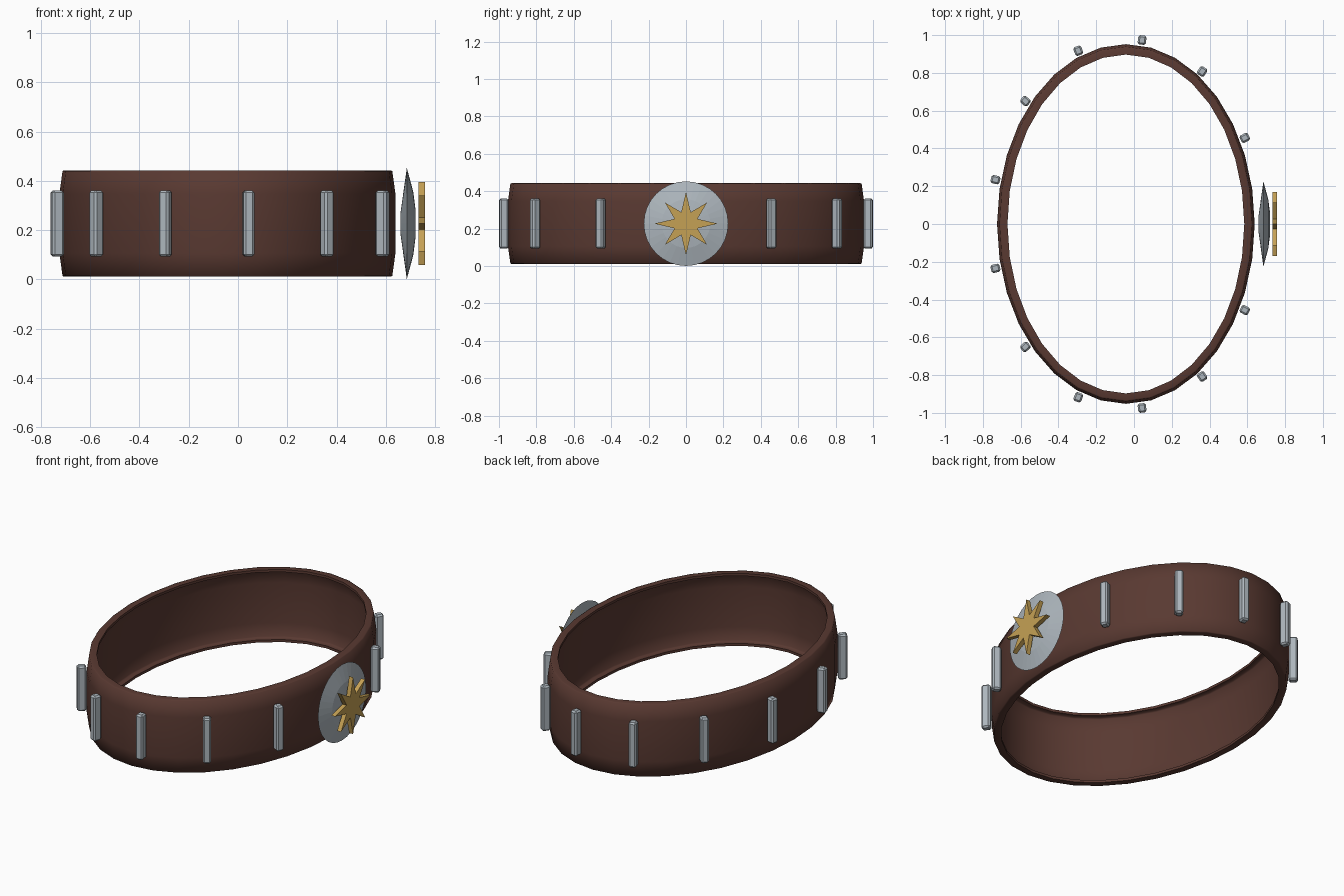
import bpy, bmesh, math
from mathutils import Matrix

if "Cube" in bpy.data.objects:
    bpy.data.objects.remove(bpy.data.objects["Cube"])

CX, CZ = -0.043, 0.227   # ellipse centre in x, mid height


def material(name, rgb):
    m = bpy.data.materials.new(name)
    m.diffuse_color = (*rgb, 1)
    m.use_nodes = True
    m.node_tree.nodes["Principled BSDF"].inputs["Base Color"].default_value = m.diffuse_color
    return m


LEATHER = material("brown leather", (0.100, 0.041, 0.031))
STEEL = material("grey steel", (0.42, 0.47, 0.51))
GOLD = material("gold", (0.56, 0.355, 0.09))


def finish(name, bm, mat, smooth=None):
    bmesh.ops.recalc_face_normals(bm, faces=bm.faces[:])
    me = bpy.data.meshes.new(name)
    bm.to_mesh(me)
    bm.free()
    me.materials.append(mat)
    ob = bpy.data.objects.new(name, me)
    bpy.context.collection.objects.link(ob)
    if smooth:
        bpy.ops.object.select_all(action='DESELECT')
        ob.select_set(True)
        bpy.context.view_layer.objects.active = ob
        bpy.ops.object.shade_smooth_by_angle(angle=math.radians(smooth))
    return ob


# Leather band: thin strip with its edges turned inward (outward offset, height from middle)
outer_half = [(0, 0.12), (-0.013, 0.213), (-0.020, 0.216), (-0.055, 0.216)]
inner_half = [(-0.055, 0.201), (-0.030, 0.201), (-0.024, 0.195), (-0.015, 0.12)]
half = outer_half + inner_half
profile = half + [(o, -z) for o, z in reversed(half)]
# order round the section: outer top, inner top, inner bottom, outer bottom
N = 32
bm = bmesh.new()
rings = []
for i in range(N):
    a = 2 * math.pi * i / N
    rings.append([bm.verts.new((CX + (0.682 + o) * math.cos(a), (0.952 + o) * math.sin(a), CZ + z))
                  for o, z in profile])
for i in range(N):
    r, s = rings[i], rings[(i + 1) % N]
    for j in range(len(profile)):
        k = (j + 1) % len(profile)
        bm.faces.new((r[j], s[j], s[k], r[k]))
finish("leather_band", bm, LEATHER, 80)

# Upright studs: 13 even places round the band, the first is taken by the buckle
for k in range(1, 13):
    a = 2 * math.pi * k / 13
    bm = bmesh.new()
    bmesh.ops.create_cube(bm, size=1)
    bmesh.ops.scale(bm, vec=(0.049, 0.044, 0.268), verts=bm.verts[:])
    bmesh.ops.bevel(bm, geom=bm.edges[:], offset=0.009, segments=1, affect='EDGES')
    bmesh.ops.transform(bm, verts=bm.verts[:], matrix=Matrix.Translation(
        (CX + 0.711 * math.cos(a), 0.981 * math.sin(a), CZ)) @ Matrix.Rotation(a, 4, 'Z'))
    finish(f"stud_{k}", bm, STEEL)

# Round buckle plate: shallow lens turned about the x axis
lens = [(0.659, 0.04), (0.685, 0.226), (0.711, 0.13), (0.720, 0.06)]
S = 32
bm = bmesh.new()
rings = [[bm.verts.new((x, r * math.cos(2 * math.pi * i / S), CZ + r * math.sin(2 * math.pi * i / S)))
          for i in range(S)] for x, r in lens]
for r, s in zip(rings, rings[1:]):
    for i in range(S):
        j = (i + 1) % S
        bm.faces.new((r[i], r[j], s[j], s[i]))
bm.faces.new(rings[0])
bm.faces.new(rings[-1])
finish("buckle_plate", bm, STEEL)

# Eight-pointed star in front of the plate
bm = bmesh.new()
pts = []
for i in range(16):
    a = 2 * math.pi * i / 16
    r = 0.066 if i % 2 else (0.169 if i % 4 == 0 else 0.160)
    pts.append(bm.verts.new((0.732, r * math.cos(a), CZ + r * math.sin(a))))
face = bm.faces.new(pts)
ext = bmesh.ops.extrude_face_region(bm, geom=[face], use_keep_orig=True)
bmesh.ops.translate(bm, vec=(0.026, 0, 0),
                    verts=[g for g in ext["geom"] if isinstance(g, bmesh.types.BMVert)])
finish("buckle_star", bm, GOLD)
